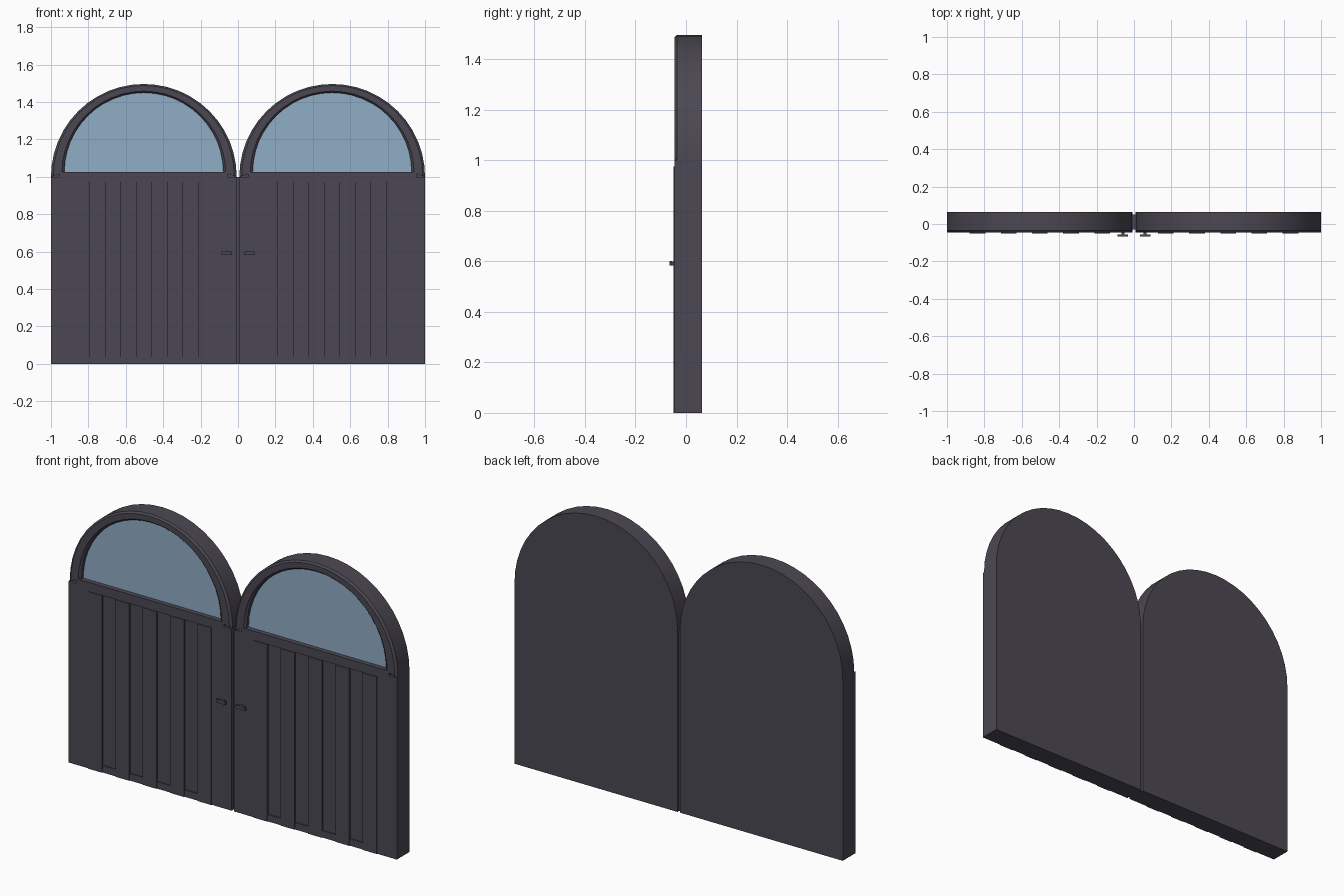
import bpy, bmesh, math

if "Cube" in bpy.data.objects:
    bpy.data.objects.remove(bpy.data.objects["Cube"])

def material(name, rgb):
    m = bpy.data.materials.new(name)
    m.diffuse_color = (*rgb, 1)
    m.use_nodes = True
    m.node_tree.nodes["Principled BSDF"].inputs["Base Color"].default_value = m.diffuse_color
    return m

WOOD = material("dark painted wood", (0.072, 0.064, 0.086))
GLASS = material("pale blue glass", (0.28, 0.42, 0.56))

BACK, FRONT, PANEL, SLAT = 0.064, -0.046, -0.040, -0.050
R, R_IN, Z_ARCH, Z_SILL = 0.4965, 0.425, 1.0, 1.025
SEG = 24

def finish(bm, name, mat):
    bmesh.ops.recalc_face_normals(bm, faces=bm.faces)
    me = bpy.data.meshes.new(name)
    bm.to_mesh(me)
    bm.free()
    ob = bpy.data.objects.new(name, me)
    me.materials.append(mat)
    bpy.context.collection.objects.link(ob)
    bpy.ops.object.select_all(action='DESELECT')
    bpy.context.view_layer.objects.active = ob
    ob.select_set(True)
    bpy.ops.object.shade_smooth_by_angle(angle=math.radians(35))
    return ob

def arc(cx, cz, r):
    return [(cx + r * math.cos(math.pi * i / SEG), cz + r * math.sin(math.pi * i / SEG))
            for i in range(SEG + 1)]

def plate(name, pts, y0, y1, mat):
    """Extrude an x-z outline from y0 to y1."""
    bm = bmesh.new()
    f = bm.faces.new([bm.verts.new((x, y0, z)) for x, z in pts])
    new = bmesh.ops.extrude_face_region(bm, geom=[f])["geom"]
    bmesh.ops.translate(bm, vec=(0, y1 - y0, 0),
                        verts=[v for v in new if isinstance(v, bmesh.types.BMVert)])
    return finish(bm, name, mat)

def box(name, x0, x1, z0, z1, y0, y1, mat=WOOD):
    return plate(name, [(x0, z0), (x1, z0), (x1, z1), (x0, z1)], y0, y1, mat)

def arch_ring(name, cx):
    """Arched moulding with softened front edges."""
    bm = bmesh.new()
    section = [(0, 0.0), (0, FRONT + 0.010), (0.18, FRONT),
               (0.82, FRONT), (1, FRONT + 0.010), (1, 0.0)]
    rows = []
    for (ox, oz), (ix, iz) in zip(arc(cx, Z_ARCH, R), arc(cx, Z_SILL, R_IN)):
        rows.append([bm.verts.new((ox + (ix - ox) * t, y, oz + (iz - oz) * t))
                     for t, y in section])
    n = len(section)
    for a, b in zip(rows, rows[1:]):
        for k in range(n):
            bm.faces.new((a[k], a[(k + 1) % n], b[(k + 1) % n], b[k]))
    bm.faces.new(rows[0])
    bm.faces.new(rows[-1])
    return finish(bm, name, WOOD)

for side, s in (("left", -1), ("right", 1)):
    cx = s * 0.5035
    # solid arched backing of the leaf
    plate(side + "_leaf_back", [(cx + R, 0)] + arc(cx, Z_ARCH, R) + [(cx - R, 0)],
          BACK, -0.016, WOOD)
    # window and its moulding
    plate(side + "_window", arc(cx, Z_SILL - 0.005, R_IN + 0.005), -0.014, -0.020, GLASS)
    arch_ring(side + "_arch_frame", cx)
    # lower panel, stiles and rails
    box(side + "_panel", cx - 0.40, cx + 0.40, 0.0, 1.0, -0.01, PANEL)
    for e in (-1, 1):
        xs = sorted((cx + e * 0.375, cx + e * R))
        box(side + "_stile", *xs, 0.0, Z_ARCH, -0.01, FRONT)
    box(side + "_top_rail", cx - 0.45, cx + 0.45, 0.975, Z_SILL, -0.01, FRONT)
    box(side + "_bottom_rail", cx - 0.375, cx + 0.375, 0.0, 0.038, -0.01, FRONT)
    # five raised vertical slats
    for i in range(5):
        x = cx + (i - 2) * 0.1665
        box(side + "_slat", x - 0.042, x + 0.042, 0.0, 0.975, -0.01, SLAT)
    # small lever handle: stem and bar
    box(side + "_handle_stem", s * 0.058 - 0.008, s * 0.058 + 0.008, 0.584, 0.600, FRONT + 0.01, -0.058)
    box(side + "_handle_bar", s * 0.060 - 0.028, s * 0.060 + 0.028, 0.583, 0.601, -0.056, -0.066)

# thin strip closing the gap between the leaves
box("meeting_strip", -0.008, 0.008, 0.0, 1.0, 0.05, -0.03)
